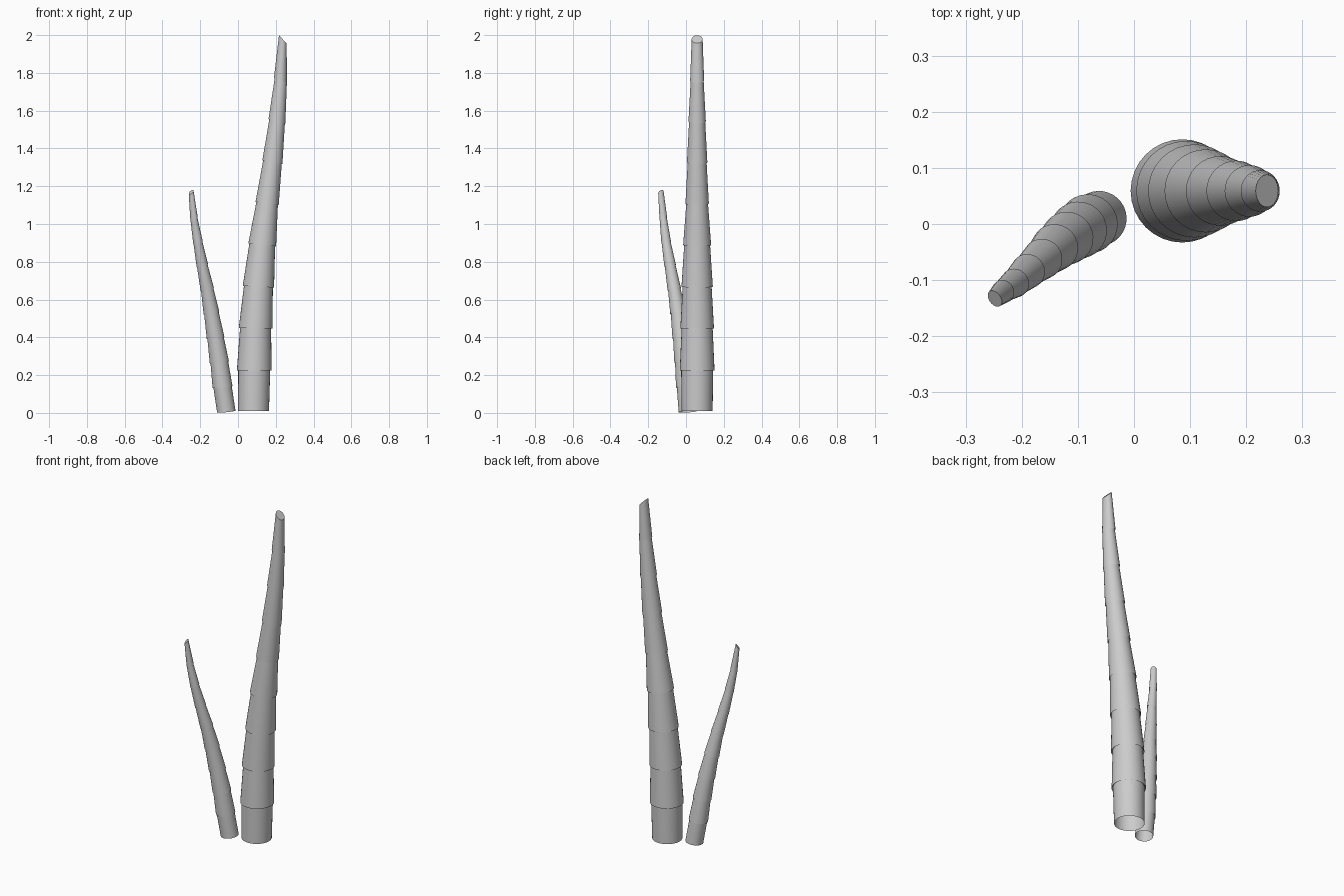
import bpy, bmesh
from math import radians, sin, cos, pi
from mathutils import Vector

if "Cube" in bpy.data.objects:
    bpy.data.objects.remove(bpy.data.objects["Cube"])

SIDES = 32
UP = Vector((0, 0, 1))


def stalk(name, lean, rings, lip):
    """Nested tapering sections. rings: (x, y, z, radius, tilt in degrees)."""
    lean = Vector((lean[0], lean[1], 0)).normalized()
    side = UP.cross(lean)
    bm = bmesh.new()

    def ring(c, r, tilt):
        t = radians(tilt)
        u = lean * cos(t) - UP * sin(t)
        return [bm.verts.new(c + u * (r * cos(2 * pi * i / SIDES))
                             + side * (r * sin(2 * pi * i / SIDES)))
                for i in range(SIDES)]

    loops = []
    for k, (x, y, z, r, tilt) in enumerate(rings):
        c = Vector((x, y, z))
        if 0 < k < len(rings) - 1:
            # narrow top of the section below, then the overhanging lip
            t = radians(tilt)
            axis = UP * cos(t) + lean * sin(t)
            loops.append(ring(c + axis * lip, r * 0.92, tilt))
        loops.append(ring(c, r, tilt))
    for a, b in zip(loops, loops[1:]):
        for i in range(SIDES):
            j = (i + 1) % SIDES
            bm.faces.new((a[i], a[j], b[j], b[i]))
    bm.faces.new(loops[-1])  # slanted cut at the tip

    mesh = bpy.data.meshes.new(name)
    bm.to_mesh(mesh)
    bm.free()
    ob = bpy.data.objects.new(name, mesh)
    bpy.context.collection.objects.link(ob)
    bpy.ops.object.select_all(action='DESELECT')
    ob.select_set(True)
    bpy.context.view_layer.objects.active = ob
    bpy.ops.object.shade_smooth_by_angle(angle=radians(30))


# Tall stalk, curving towards +x
Y = 0.059
stalk("tall_stalk", (1, 0), [
    (0.082, Y, 0.010, 0.082, 0),
    (0.086, Y, 0.225, 0.092, 0),
    (0.093, Y, 0.448, 0.089, 1),
    (0.108, Y, 0.668, 0.083, 3),
    (0.128, Y, 0.889, 0.074, 6),
    (0.154, Y, 1.108, 0.062, 8),
    (0.182, Y, 1.327, 0.054, 11),
    (0.206, Y, 1.543, 0.046, 15),
    (0.225, Y, 1.760, 0.037, 20),
    (0.237, Y, 1.978, 0.029, 46),
], 0.006)

# Short stalk, leaning towards -x and -y
stalk("short_stalk", (-0.8, -0.6), [
    (-0.062, 0.010, 0.007, 0.049, 7),
    (-0.082, 0.000, 0.138, 0.053, 7),
    (-0.099, -0.011, 0.269, 0.051, 8),
    (-0.119, -0.025, 0.398, 0.047, 10),
    (-0.141, -0.042, 0.530, 0.042, 13),
    (-0.163, -0.062, 0.655, 0.036, 15),
    (-0.189, -0.084, 0.780, 0.031, 18),
    (-0.212, -0.105, 0.903, 0.026, 22),
    (-0.233, -0.120, 1.030, 0.021, 27),
    (-0.248, -0.133, 1.168, 0.016, 50),
], 0.004)
